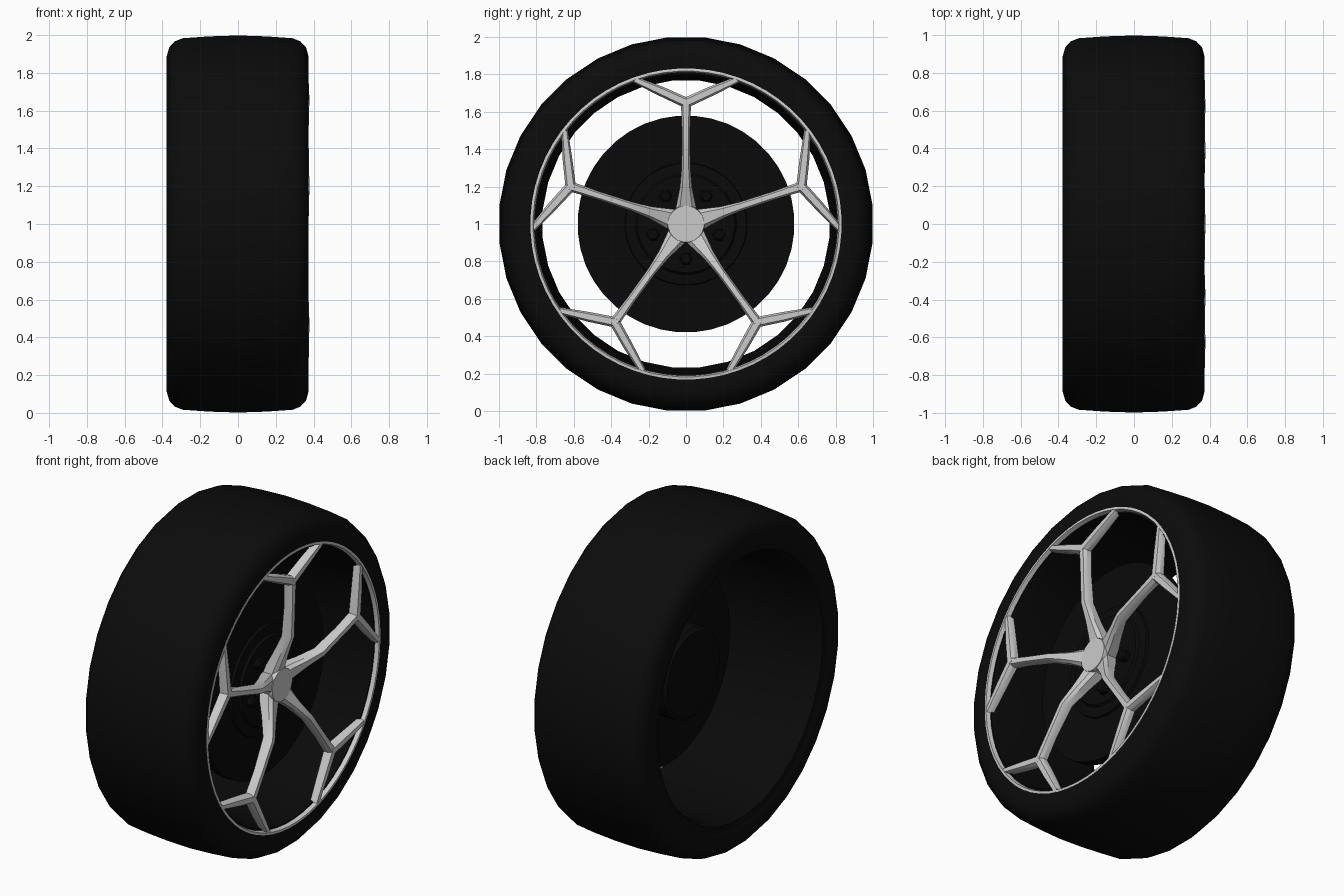
import bpy, bmesh, math

if "Cube" in bpy.data.objects:
    bpy.data.objects.remove(bpy.data.objects["Cube"])

def material(name, c):
    m = bpy.data.materials.new(name)
    m.diffuse_color = (*c, 1)
    m.use_nodes = True
    m.node_tree.nodes["Principled BSDF"].inputs["Base Color"].default_value = m.diffuse_color
    return m

RUBBER = material("tyre_black", (0.0035, 0.0035, 0.0035))
DARK = material("rim_black", (0.003, 0.003, 0.003))
SILVER = material("silver", (0.6, 0.6, 0.6))

def finish(name, bm, mat, angle=35):
    bmesh.ops.recalc_face_normals(bm, faces=bm.faces)
    me = bpy.data.meshes.new(name)
    bm.to_mesh(me)
    bm.free()
    me.materials.append(mat)
    ob = bpy.data.objects.new(name, me)
    bpy.context.collection.objects.link(ob)
    bpy.ops.object.select_all(action='DESELECT')
    ob.select_set(True)
    bpy.context.view_layer.objects.active = ob
    bpy.ops.object.shade_smooth_by_angle(angle=math.radians(angle))
    return ob

def revolve(name, profile, mat, n=32, closed=True, cy=0, cz=1, phase=0.5):
    """Spin an (x, radius) profile about the wheel axis; open profiles get end caps."""
    bm = bmesh.new()
    rings = []
    for x, r in profile:
        ring = []
        for i in range(n):
            a = 2 * math.pi * (i + phase) / n
            ring.append(bm.verts.new((x, cy + r * math.sin(a), cz + r * math.cos(a))))
        rings.append(ring)
    m = len(rings)
    for j in range(m if closed else m - 1):
        p, q = rings[j], rings[(j + 1) % m]
        for i in range(n):
            k = (i + 1) % n
            bm.faces.new((p[i], p[k], q[k], q[i]))
    if not closed:
        bm.faces.new(rings[0])
        bm.faces.new(rings[-1])
    return finish(name, bm, mat)

def beam(bm, sections, a):
    """Loft a chamfered bar through (tangent, radius, front x, half width, depth, lean)."""
    prev = None
    ca, sa = math.cos(a), math.sin(a)
    for t, r, x, w, d, lean in sections:
        # lean turns the cross-section so forks keep their width
        ring = []
        for s, xx in ((-1, x - d), (-1, x - 0.02), (-0.6, x), (0.6, x), (1, x - 0.02), (1, x - d)):
            tt = t + s * w * math.cos(lean)
            rr = r - s * w * math.sin(lean)
            ring.append(bm.verts.new((xx, tt * ca + rr * sa, 1 + rr * ca - tt * sa)))
        if prev is None:
            bm.faces.new(ring)
        else:
            for i in range(6):
                k = (i + 1) % 6
                bm.faces.new((prev[i], prev[k], ring[k], ring[i]))
        prev = ring
    bm.faces.new(prev)

# tyre
half = [(0.0, 1.003), (0.15, 0.998), (0.29, 0.988), (0.33, 0.972), (0.36, 0.94), (0.374, 0.89), (0.37, 0.83)]
left = [(-x - 0.004, r) for x, r in half[1:]]
revolve("tyre", left[::-1] + half + [(0.34, 0.815), (-0.35, 0.80)], RUBBER)

# rim barrel, stepping in towards the back
revolve("rim_barrel", [(0.35, 0.83), (0.35, 0.805), (0.30, 0.795), (0.10, 0.785), (-0.28, 0.77),
                       (-0.33, 0.772), (-0.365, 0.79), (-0.372, 0.83)], DARK)

# bright outer lip
revolve("rim_lip", [(0.34, 0.832), (0.372, 0.832), (0.374, 0.818), (0.34, 0.808)], SILVER, n=64)

# brake disc, hub behind and hat in front
revolve("brake_disc", [(0.11, 0.58), (0.17, 0.58)], DARK, n=40, closed=False)
revolve("rear_hub", [(-0.05, 0.25), (-0.03, 0.27), (0.12, 0.27)], DARK, closed=False)
revolve("disc_hat", [(0.165, 0.33), (0.185, 0.325), (0.19, 0.27), (0.205, 0.26)], DARK, closed=False)
revolve("axle_stub", [(0.20, 0.10), (0.28, 0.085)], DARK, n=20, closed=False)
for k in range(5):
    a = math.radians(36 + 72 * k)
    revolve("lug_nut", [(0.20, 0.035), (0.235, 0.035), (0.245, 0.025)], DARK, n=6, closed=False,
            cy=0.185 * math.sin(a), cz=1 + 0.185 * math.cos(a))

# centre cap
revolve("centre_cap", [(0.22, 0.09), (0.285, 0.10), (0.297, 0.097)], SILVER, n=20, closed=False)

# five Y-shaped spokes, dished towards the hub
bm = bmesh.new()
for k in range(5):
    a = math.radians(72 * k)
    beam(bm, [(0, 0.07, 0.285, 0.058, 0.08, 0), (0, 0.12, 0.30, 0.048, 0.08, 0),
              (0, 0.20, 0.328, 0.032, 0.07, 0), (0, 0.31, 0.368, 0.023, 0.06, 0),
              (0, 0.50, 0.374, 0.022, 0.05, 0), (0, 0.655, 0.378, 0.027, 0.05, 0)], a)
    for s in (-1, 1):
        lean = s * math.radians(67)
        beam(bm, [(-s * 0.012, 0.643, 0.378, 0.028, 0.05, lean),
                  (s * 0.13, 0.708, 0.376, 0.026, 0.045, lean),
                  (s * 0.275, 0.772, 0.372, 0.018, 0.04, lean)], a)
finish("spokes", bm, SILVER, 25)
